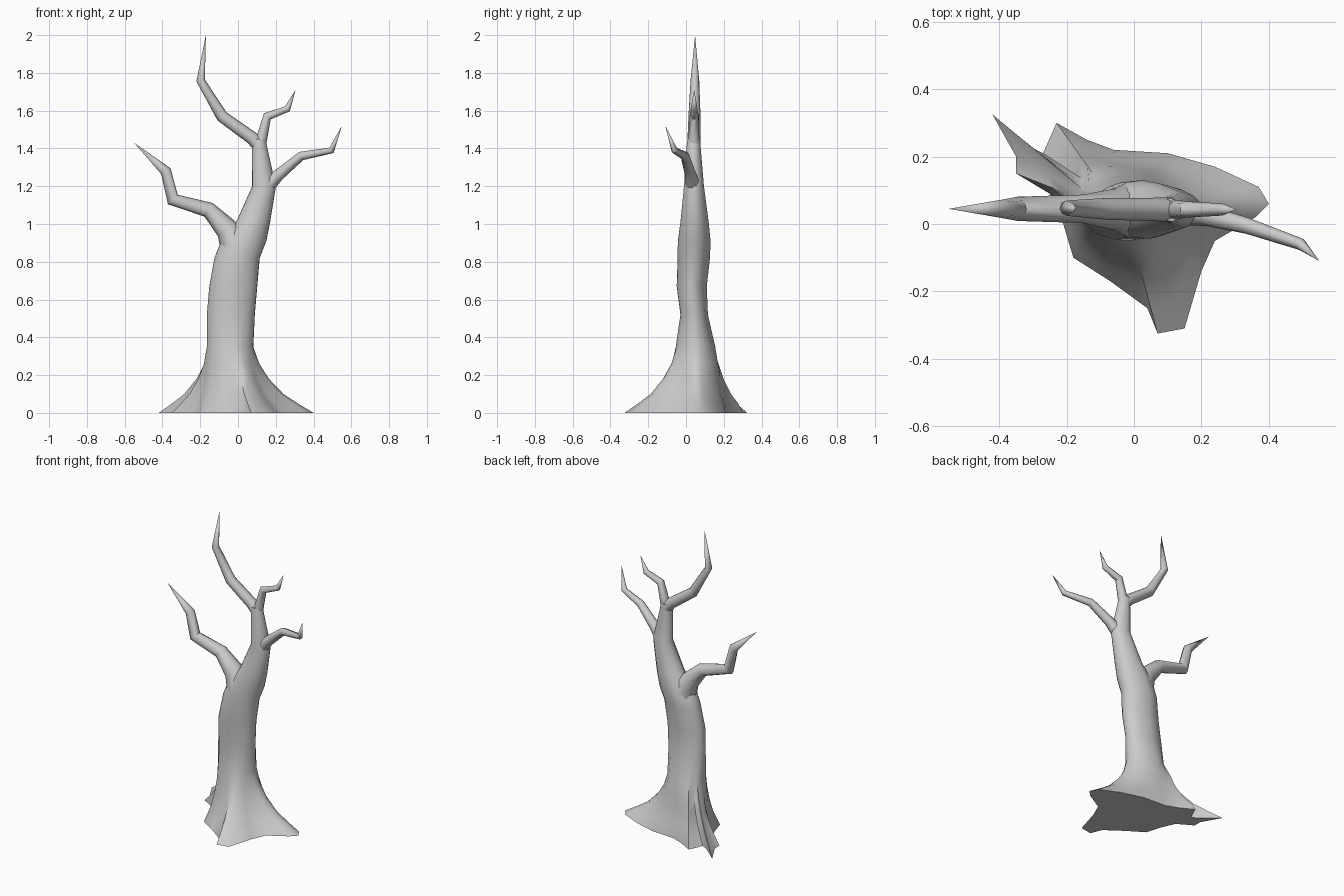
import bpy, bmesh, math
from mathutils import Vector

if "Cube" in bpy.data.objects:
    bpy.data.objects.remove(bpy.data.objects["Cube"])


def loft(name, rings, tip=None):
    """Skin a list of equal-length rings; end in a point if a tip is given."""
    bm = bmesh.new()
    loops = [[bm.verts.new(p) for p in ring] for ring in rings]
    n = len(loops[0])
    for a, b in zip(loops, loops[1:]):
        for i in range(n):
            j = (i + 1) % n
            bm.faces.new((a[i], a[j], b[j], b[i]))
    bm.faces.new(loops[0][::-1])
    if tip is None:
        bm.faces.new(loops[-1])
    else:
        t = bm.verts.new(tip)
        for i in range(n):
            bm.faces.new((loops[-1][i], loops[-1][(i + 1) % n], t))
    bmesh.ops.recalc_face_normals(bm, faces=bm.faces)
    mesh = bpy.data.meshes.new(name)
    bm.to_mesh(mesh)
    bm.free()
    ob = bpy.data.objects.new(name, mesh)
    bpy.context.collection.objects.link(ob)
    bpy.ops.object.select_all(action='DESELECT')
    ob.select_set(True)
    bpy.context.view_layer.objects.active = ob
    bpy.ops.object.shade_smooth_by_angle(angle=math.radians(50))
    return ob


def branch(name, joints, tip, sides=8):
    """Crooked tapering limb; each joint is (x, y, z, radius)."""
    pts = [Vector(j[:3]) for j in joints] + [Vector(tip)]
    rings = []
    for k, j in enumerate(joints):
        d = (pts[k + 1] - pts[k]).normalized()
        if k:
            d += (pts[k] - pts[k - 1]).normalized()
        d.normalize()
        u = Vector((0, 1, 0))
        u = (u - d * u.dot(d)).normalized()
        v = d.cross(u)
        rings.append([pts[k] + j[3] * (u * math.cos(a) + v * math.sin(a))
                      for a in (2 * math.pi * i / sides for i in range(sides))])
    return loft(name, rings, tip)


# Root outline on the ground: x, y, and matching angle on the trunk
roots = [(.40, .06, 0), (.37, .11, 12), (.24, .17, 28), (.10, .21, 52),
         (-.06, .22, 92), (-.14, .25, 110), (-.23, .30, 125), (-.27, .21, 138),
         (-.31, .23, 145), (-.42, .325, 151), (-.35, .20, 158), (-.35, .15, 166),
         (-.25, .09, 178), (-.21, 0, 198), (-.18, -.10, 225), (-.07, -.17, 255),
         (.04, -.25, 277), (.07, -.325, 288), (.15, -.31, 302), (.20, -.14, 318),
         (.24, -.05, 332), (.36, .02, 348)]


def trunk_ring(z, cx, cy, rx, ry, flare=0.0):
    ring = []
    for x, y, deg in roots:
        a = math.radians(deg)
        f = flare
        if 0 < f < 1 and 40 < deg < 130:
            f = min(1, f + .12)      # fuller back
        p = Vector((cx + rx * math.cos(a), cy + ry * math.sin(a), z))
        ring.append(p.lerp(Vector((x, y, z)), f))
    return ring


# Trunk: flared roots, then a leaning stem
base = (-.042, .05, .123, .105)
rings = [trunk_ring(z, *base, f) for z, f in
         ((0, 1), (.05, .74), (.10, .50), (.18, .26), (.26, .10), (.35, 0))]
rings += [trunk_ring(*r) for r in (
    (.52, -.038, .043, .127, .073), (.67, -.025, .030, .127, .080),
    (.82, -.005, .041, .120, .086), (.91, .030, .043, .120, .087),
    (1.01, .080, .045, .090, .075), (1.20, .138, .042, .063, .053),
    (1.40, .115, .040, .041, .038), (1.45, .110, .042, .034, .034))]
loft("trunk", rings)

# Limbs
branch("left_branch", [(-.015, .043, .89, .085), (-.055, .043, .97, .062),
                       (-.155, .045, 1.075, .042), (-.345, .045, 1.13, .036),
                       (-.382, .045, 1.28, .029)], (-.55, .045, 1.43))
branch("top_branch", [(.115, .042, 1.41, .036), (.075, .043, 1.455, .035),
                      (-.085, .045, 1.57, .032), (-.198, .047, 1.76, .023)],
       (-.17, .048, 2.0))
branch("upper_right_branch", [(.115, .042, 1.41, .032), (.130, .042, 1.47, .028),
                              (.155, .043, 1.57, .024), (.262, .043, 1.61, .018)],
       (.305, .043, 1.71))
branch("right_branch", [(.155, .035, 1.20, .040), (.215, .025, 1.26, .031),
                        (.335, -.005, 1.36, .024), (.495, -.06, 1.39, .018)],
       (.55, -.11, 1.52))
